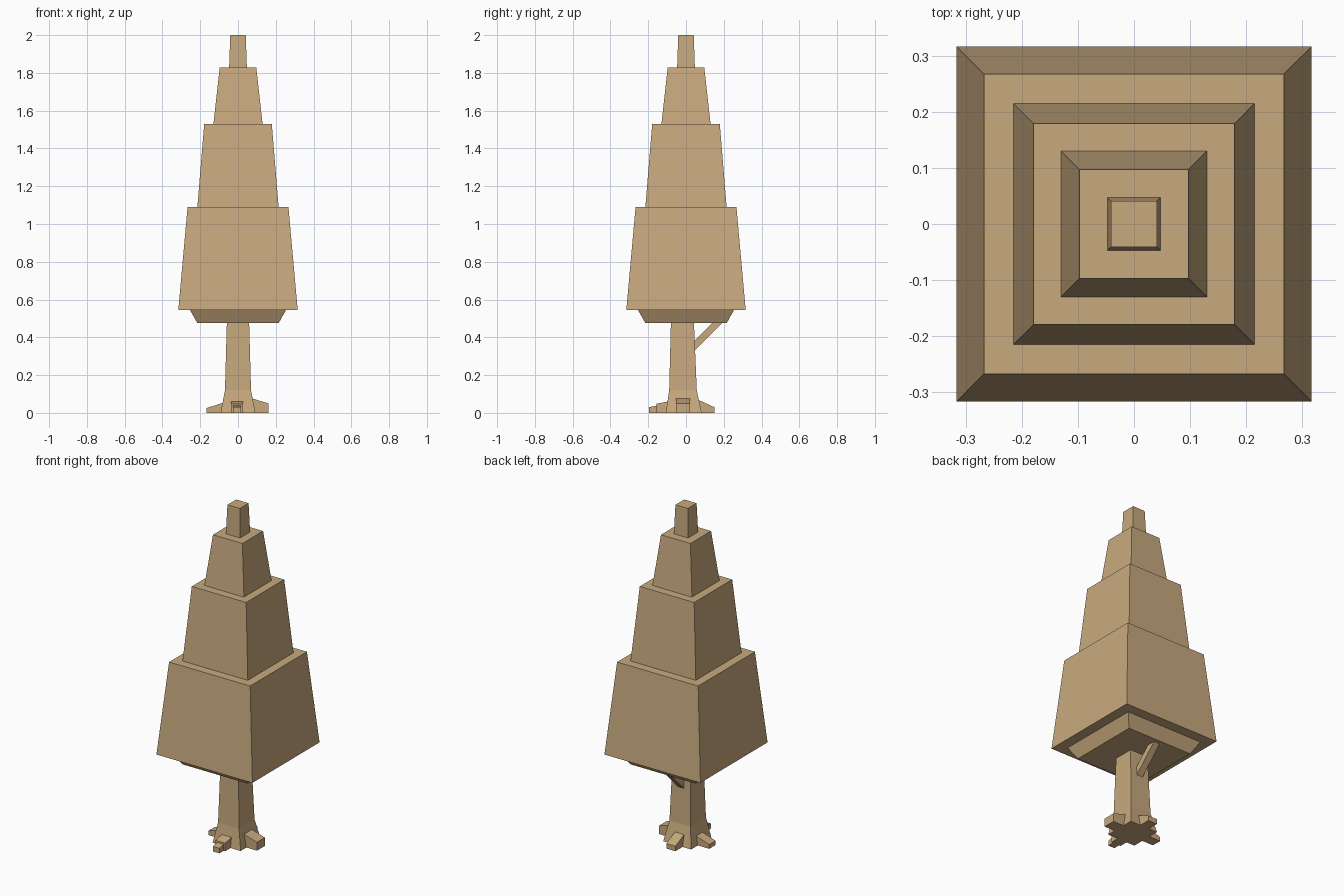
import bpy, bmesh
from mathutils import Vector

if "Cube" in bpy.data.objects:
    bpy.data.objects.remove(bpy.data.objects["Cube"])

wood = bpy.data.materials.new("tan")
wood.diffuse_color = (0.58, 0.40, 0.21, 1)
wood.use_nodes = True
wood.node_tree.nodes["Principled BSDF"].inputs["Base Color"].default_value = wood.diffuse_color


def loft(name, rings):
    """Skin a list of four-point rings into a capped, flat-faced solid."""
    bm = bmesh.new()
    loops = [[bm.verts.new(p) for p in ring] for ring in rings]
    for a, b in zip(loops, loops[1:]):
        for i in range(4):
            j = (i + 1) % 4
            bm.faces.new((a[i], a[j], b[j], b[i]))
    bm.faces.new(loops[0])
    bm.faces.new(loops[-1])
    bmesh.ops.recalc_face_normals(bm, faces=bm.faces[:])
    mesh = bpy.data.meshes.new(name)
    bm.to_mesh(mesh)
    bm.free()
    mesh.materials.append(wood)
    ob = bpy.data.objects.new(name, mesh)
    bpy.context.collection.objects.link(ob)
    return ob


def square(half, z, cy=0.0, half_y=None):
    hy = half if half_y is None else half_y
    return [(sx * half, cy + sy * hy, z)
            for sx, sy in ((-1, -1), (1, -1), (1, 1), (-1, 1))]


# Foliage tiers: bottom z, bottom half width, top z, top half width
tiers = [
    ("foliage_underside", 0.475, 0.215, 0.546, 0.255),
    ("foliage_lower", 0.545, 0.316, 1.09, 0.267),
    ("foliage_middle", 1.09, 0.215, 1.53, 0.179),
    ("foliage_upper", 1.53, 0.13, 1.828, 0.097),
    ("foliage_tip", 1.828, 0.047, 2.0, 0.041),
]
for name, z0, h0, z1, h1 in tiers:
    loft(name, [square(h0, z0), square(h1, z1)])

# Trunk with a flared foot
loft("trunk", [square(0.092, 0.0, -0.012, 0.095),
               square(0.069, 0.12, -0.016, 0.073),
               square(0.059, 0.48, -0.019, 0.061)])


def root(name, direction, side, width, stations):
    """Tapered root; stations are (distance outwards, height, width factor)."""
    d = Vector(direction)
    s = Vector((-d.y, d.x, 0))
    origin = Vector((side, 0, 0)) if d.x == 0 else Vector((0, side, 0))
    rings = []
    for dist, height, k in stations:
        c = origin + d * dist
        w = s * width * 0.5 * k
        up = Vector((0, 0, height))
        rings.append([c - w, c + w, c + w + up, c - w + up])
    return loft(name, rings)


# Roots around the foot
root("root_right", (1, 0, 0), -0.016, 0.074, [(0.04, 0.087, 1), (0.162, 0.05, 1)])
root("root_left", (-1, 0, 0), -0.01, 0.06, [(0.04, 0.067, 1), (0.167, 0.025, 1)])
root("root_back", (0, 1, 0), -0.005, 0.06, [(0.03, 0.085, 1), (0.15, 0.03, 1)])
root("root_front", (0, -1, 0), -0.006, 0.063, [(0.05, 0.07, 1), (0.157, 0.048, 1)])
root("root_front_tip", (0, -1, 0), -0.006, 0.042, [(0.14, 0.042, 1), (0.197, 0.03, 1)])

# Branch stub rising at 45 degrees into the underside
lower, upper = [[(-0.02, y + dy, z + dz) for dy, dz in ((0.02, -0.02),)][0]
                for y, z in ((0.0, 0.325), (0.19, 0.515))]


def branch_ring(y, z):
    t = 0.0135
    return [(-0.02, y + t, z - t), (0.02, y + t, z - t),
            (0.02, y - t, z + t), (-0.02, y - t, z + t)]


loft("branch", [branch_ring(0.02, 0.33), branch_ring(0.19, 0.50)])
